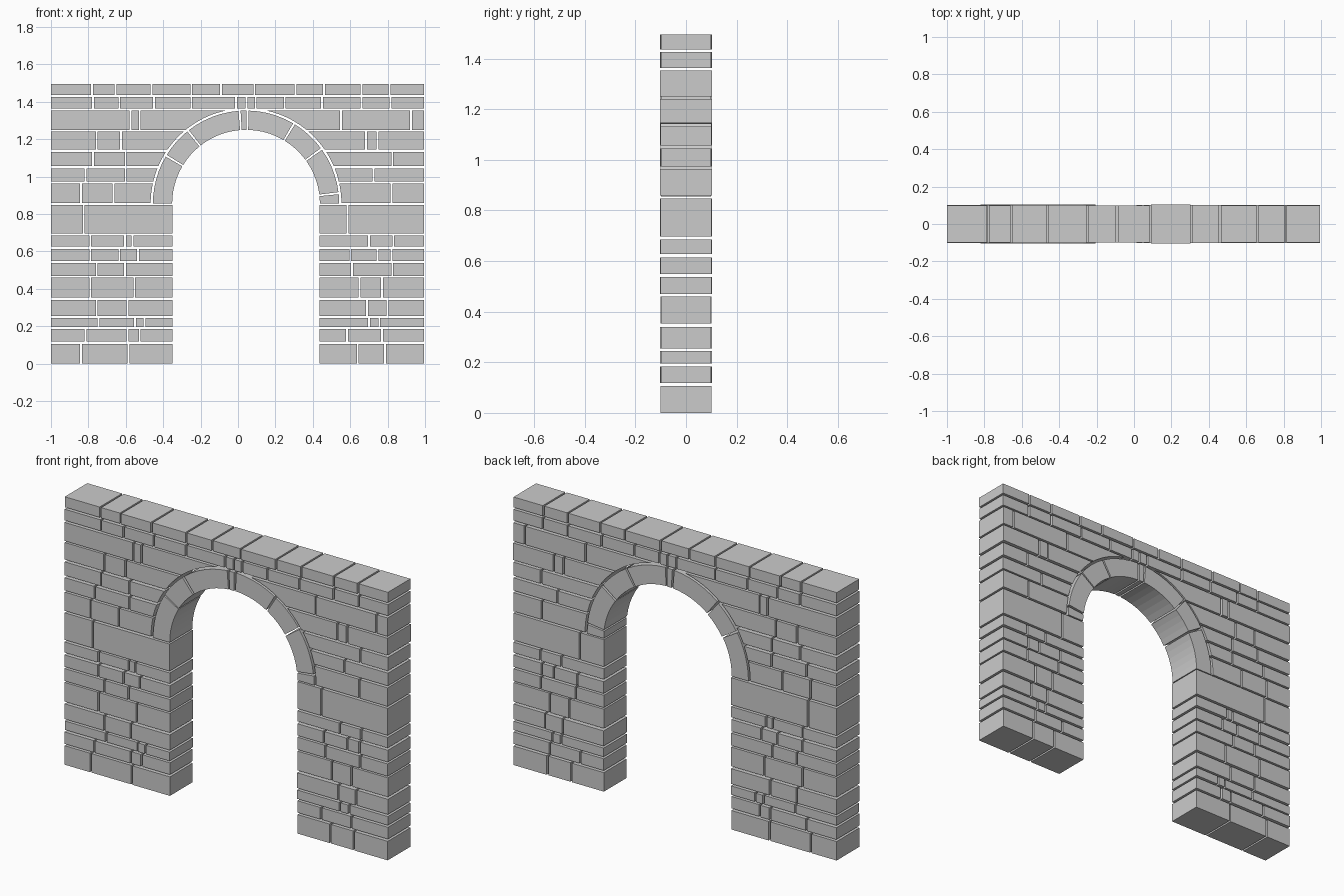
import bpy, bmesh, math, random

if "Cube" in bpy.data.objects:
    bpy.data.objects.remove(bpy.data.objects["Cube"])

random.seed(4)
DEPTH, GAP = 0.101, 0.010            # half depth, joint width
CX, CZ = 0.043, 0.855                # arch centre
R_IN, R_OUT, R_CUT = 0.395, 0.498, 0.510
JAMB_L, JAMB_R = -0.350, 0.437


def prism(bm, profile):
    """Extrude a counter-clockwise x-z profile through the wall thickness."""
    d = DEPTH + random.uniform(-0.002, 0.002)
    front = [bm.verts.new((x, -d, z)) for x, z in profile]
    back = [bm.verts.new((x, d, z)) for x, z in profile]
    bm.faces.new(front)
    bm.faces.new(back[::-1])
    n = len(profile)
    for i in range(n):
        j = (i + 1) % n
        bm.faces.new((front[j], front[i], back[i], back[j]))


def finish(bm, name):
    bmesh.ops.recalc_face_normals(bm, faces=bm.faces)
    me = bpy.data.meshes.new(name)
    bm.to_mesh(me)
    bm.free()
    ob = bpy.data.objects.new(name, me)
    bpy.context.collection.objects.link(ob)


def run(bm, z0, z1, x0, x1, joints, curve=None):
    """A run of stones; curve = 'right'/'left' cuts that end to the arch."""
    edges = [x0] + joints + [x1]
    for i, (a, b) in enumerate(zip(edges, edges[1:])):
        a += GAP / 2 if i else 0
        b -= GAP / 2 if i < len(joints) else 0
        zs = [z0 + (z1 - z0) * k / 8 for k in range(9)]
        dx = [math.sqrt(max(R_CUT ** 2 - (z - CZ) ** 2, 0)) for z in zs]
        if curve == 'right' and i == len(joints):
            prof = [(a, z0)] + [(CX - d, z) for d, z in zip(dx, zs)] + [(a, z1)]
        elif curve == 'left' and i == 0:
            prof = [(b, z1)] + [(CX + d, z) for d, z in reversed(list(zip(dx, zs)))] + [(b, z0)]
        else:
            prof = [(a, z0), (b, z0), (b, z1), (a, z1)]
        prism(bm, prof)


# pier and spandrel courses: bottom, top, left joints, right joints
courses = [
    (0, .106, [-.84, -.585], [.64, .785]),
    (.118, .184, [-.815, -.59, -.525], [.583, .77]),
    (.195, .244, [-.745, -.55, -.50], [.70, .755]),
    (.255, .340, [-.755, -.59], [.69, .80]),
    (.353, .460, [-.79, -.555], [.65, .77]),
    (.469, .538, [-.755, -.605], [.61, .825]),
    (.548, .614, [-.79, -.635, -.535], [.60, .745, .82]),
    (.627, .686, [-.79, -.605, -.565], [.70, .83]),
    (.697, .848, [-.825], [.585]),
    (.859, .963, [-.84, -.665], [.82]),
    (.973, .1044 * 10, [-.815, -.60], [.725]),
    (1.057, 1.132, [-.775, -.60], [.825]),
    (1.145, 1.240, [-.755, -.625], [.685, .745]),
    (1.250, 1.353, [-.575, -.525], [.55, .925]),
]
for n, (z0, z1, left, right) in enumerate(courses):
    arched = z0 > CZ
    bm = bmesh.new()
    run(bm, z0, z1, -1.0, JAMB_L, left, 'right' if arched else None)
    run(bm, z0, z1, JAMB_R, .995, right, 'left' if arched else None)
    finish(bm, f"{'spandrel' if arched else 'pier'}_course_{n + 1}")

# continuous courses above the arch
bm = bmesh.new()
run(bm, 1.364, 1.426, -1, .995, [-.775, -.635, -.45, -.25, -.01, .045, .095, .25, .45, .66, .815])
finish(bm, "upper_course")
bm = bmesh.new()
run(bm, 1.437, 1.495, -1, .995, [-.78, -.655, -.463, -.25, -.09, .087, .307, .46, .66, .81])
finish(bm, "coping_course")

# arch ring of wedge stones between the joint angles
angles = [0, 6.5, 36, 59, 89, 94, 128.5, 149, 180]
half = math.degrees(GAP / 2 / 0.45)
bm = bmesh.new()
for a, b in zip(angles, angles[1:]):
    a += half if a else 0
    b -= half if b < 180 else 0
    steps = max(1, math.ceil((b - a) / 6))
    arc = [math.radians(a + (b - a) * k / steps) for k in range(steps + 1)]
    ring = [(CX + R_OUT * math.cos(t), CZ + R_OUT * math.sin(t)) for t in arc]
    ring += [(CX + R_IN * math.cos(t), CZ + R_IN * math.sin(t)) for t in reversed(arc)]
    prism(bm, ring)
finish(bm, "arch_stones")
